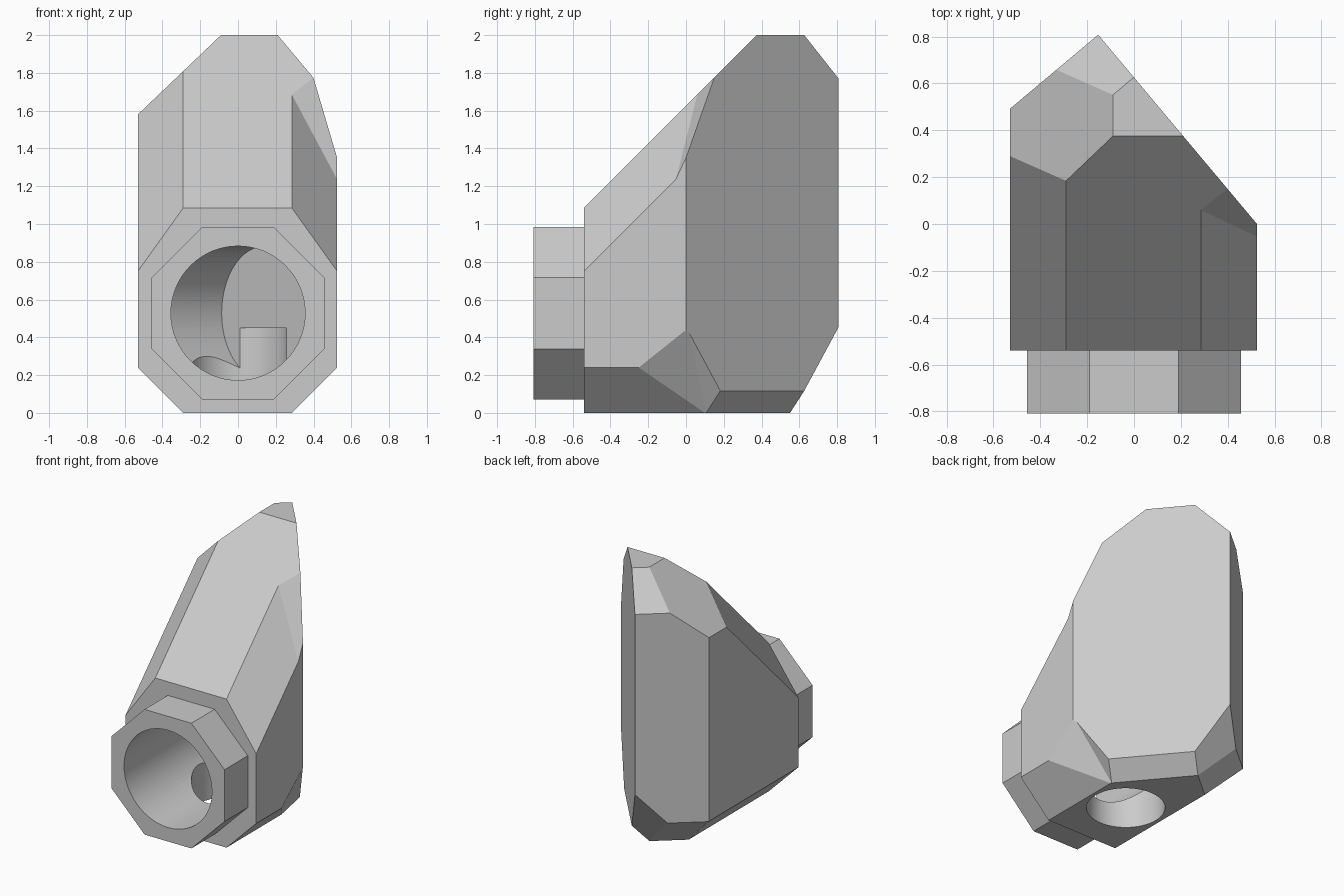
import bpy
import bmesh
from math import cos, sin, pi, radians
from mathutils import Vector, Matrix

cube = bpy.data.objects.get("Cube")
if cube:
    bpy.data.objects.remove(cube, do_unlink=True)

grey = bpy.data.materials.new("plain grey")
grey.use_nodes = True
grey.diffuse_color = (0.6, 0.6, 0.6, 1)
grey.node_tree.nodes["Principled BSDF"].inputs["Base Color"].default_value = (0.6, 0.6, 0.6, 1)

# Mounting face direction (T) and the direction along it (S)
ANGLE = radians(40)
T = Vector((cos(ANGLE), sin(ANGLE), 0))
S = Vector((-sin(ANGLE), cos(ANGLE), 0))
Z = Vector((0, 0, 1))


def turned(t, s, z):
    """Point or direction given in the turned frame of the mounting face."""
    return T * t + S * s + Z * z


def finish(name, bm):
    bmesh.ops.recalc_face_normals(bm, faces=bm.faces)
    mesh = bpy.data.meshes.new(name)
    bm.to_mesh(mesh)
    bm.free()
    mesh.materials.append(grey)
    obj = bpy.data.objects.new(name, mesh)
    bpy.context.collection.objects.link(obj)
    return obj


def carve(name, low, high, planes):
    """Box trimmed by planes; each plane is (point, outward normal)."""
    low, high = Vector(low), Vector(high)
    bm = bmesh.new()
    bmesh.ops.create_cube(bm, size=1, matrix=Matrix.Translation((low + high) / 2)
                          @ Matrix.Diagonal((*(high - low), 1)))
    for point, normal in planes:
        bmesh.ops.bisect_plane(bm, geom=bm.verts[:] + bm.edges[:] + bm.faces[:], dist=1e-5,
                               plane_co=point, plane_no=Vector(normal).normalized(),
                               clear_outer=True)
        bmesh.ops.holes_fill(bm, edges=bm.edges[:], sides=0)
    return finish(name, bm)


def through(a, b, c, outward):
    """Plane through three points, facing roughly the outward direction."""
    a, b, c = Vector(a), Vector(b), Vector(c)
    n = (b - a).cross(c - a).normalized()
    return a, n if n.dot(Vector(outward)) > 0 else -n


def flipped(plane):
    return plane[0], -Vector(plane[1])


def loft(name, rings):
    """Closed solid through rings with matching point counts."""
    bm = bmesh.new()
    loops = [[bm.verts.new(p) for p in ring] for ring in rings]
    n = len(loops[0])
    for a, b in zip(loops, loops[1:]):
        for i in range(n):
            j = (i + 1) % n
            bm.faces.new((a[i], a[j], b[j], b[i]))
    bm.faces.new(loops[0])
    bm.faces.new(loops[-1])
    return finish(name, bm)


def combine(target, tool, operation):
    mod = target.modifiers.new(operation.lower(), 'BOOLEAN')
    mod.operation = operation
    mod.solver = 'EXACT'
    mod.object = tool
    bpy.context.view_layer.objects.active = target
    bpy.ops.object.modifier_apply(modifier=mod.name)
    bpy.data.objects.remove(tool, do_unlink=True)


# Main body: octagonal front swept up at 45 degrees, cut by the turned back
corner_normal = (0.235, 0.334, -0.235)
body = carve("body", (-0.53, -0.54, 0), (0.525, 0.9, 2), [
    ((0, -0.54, 1.085), (0, -1, 1)),                                     # sloping front
    through((-0.29, -0.54, 1.085), (-0.53, -0.54, 0.75),
            (-0.53, 0.29, 1.58), (-1, 0, 1)),                            # front left bevel
    ((-0.53, 0, 1.58), (-0.42, 0, 0.44)),                                # top left bevel
    ((0.285, 0, 0), (1, 0, -1)),                                         # lower right bevel
    ((-0.29, 0, 0), (-1, 0, -1)),                                        # lower left bevel
    (T * 0.402, T),                                                      # mounting face
    (S * 0.717, S),                                                      # back left wall
    (turned(0, 0.717, 1.77), turned(0, 0.23, 0.237)),                    # back top bevel
    (turned(0, 0.48, 0), turned(0, 1, -1)),                              # back lower bevel
    (turned(0.402, 0, 0.117), turned(1, 0, -1)),                         # mounting face lower bevel
    (turned(0.402, 0.48, 0.117), turned(*corner_normal)),                # back lower corner
])

# Notches where the octagonal front meets the mounting face
BIG_LOW, BIG_HIGH = (-1, -2, -1), (2, 2, 3)
bevel = through((0.285, -0.54, 1.085), (0.525, -0.54, 0.75), (0.285, 0.06, 1.685), (1, 0, 1))
shoulder = through((0.285, 0.06, 1.685), (0.4, 0.15, 1.775), (0.525, 0, 1.35), (1, -2, 1))
combine(body, carve("upper_notch", BIG_LOW, BIG_HIGH, [flipped(bevel), flipped(shoulder)]),
        'DIFFERENCE')
cheek = through((0.525, -0.25, 0.24), (0.525, 0, 0.44), (0.285, 0.1, 0), (1, 0, -1))
t, s, z = corner_normal
corner = (turned(0.402, -0.1, 0.117), turned(t, -s, z))
combine(body, carve("lower_notch", BIG_LOW, BIG_HIGH, [flipped(cheek), flipped(corner)]),
        'DIFFERENCE')

# Octagonal collar
AXIS = 0.528


def ring(radius, count, y, start=0.0):
    return [Vector((radius * cos(start + 2 * pi * i / count), y,
                    AXIS + radius * sin(start + 2 * pi * i / count))) for i in range(count)]


combine(body, loft("collar", [ring(0.457 / cos(pi / 8), 8, y, pi / 8) for y in (-0.808, -0.5)]),
        'UNION')

# Bent bore: straight from the collar, mitred, then square to the mounting face
BEND, RADIUS = -0.1, 0.355
mitre = [Vector((p.x, BEND - p.x * T.x / (1 + T.y), p.z)) for p in ring(RADIUS, 64, 0)]
end = [Vector((0, BEND, 0)) + T * 0.185 - S * p.x + Z * p.z for p in ring(RADIUS, 64, 0)]
combine(body, loft("bore", [ring(RADIUS, 64, -0.9), mitre, end]), 'DIFFERENCE')

# Round hole in the underside, opening into the bore
hole = [[Vector((0.26 * cos(2 * pi * i / 48), -0.085 + 0.26 * sin(2 * pi * i / 48), h))
         for i in range(48)] for h in (-0.1, 0.45)]
combine(body, loft("drain_hole", hole), 'DIFFERENCE')

body.name = "angled_socket_body"
bpy.ops.object.select_all(action='DESELECT')
body.select_set(True)
bpy.context.view_layer.objects.active = body
bpy.ops.object.shade_smooth_by_angle(angle=radians(15))
